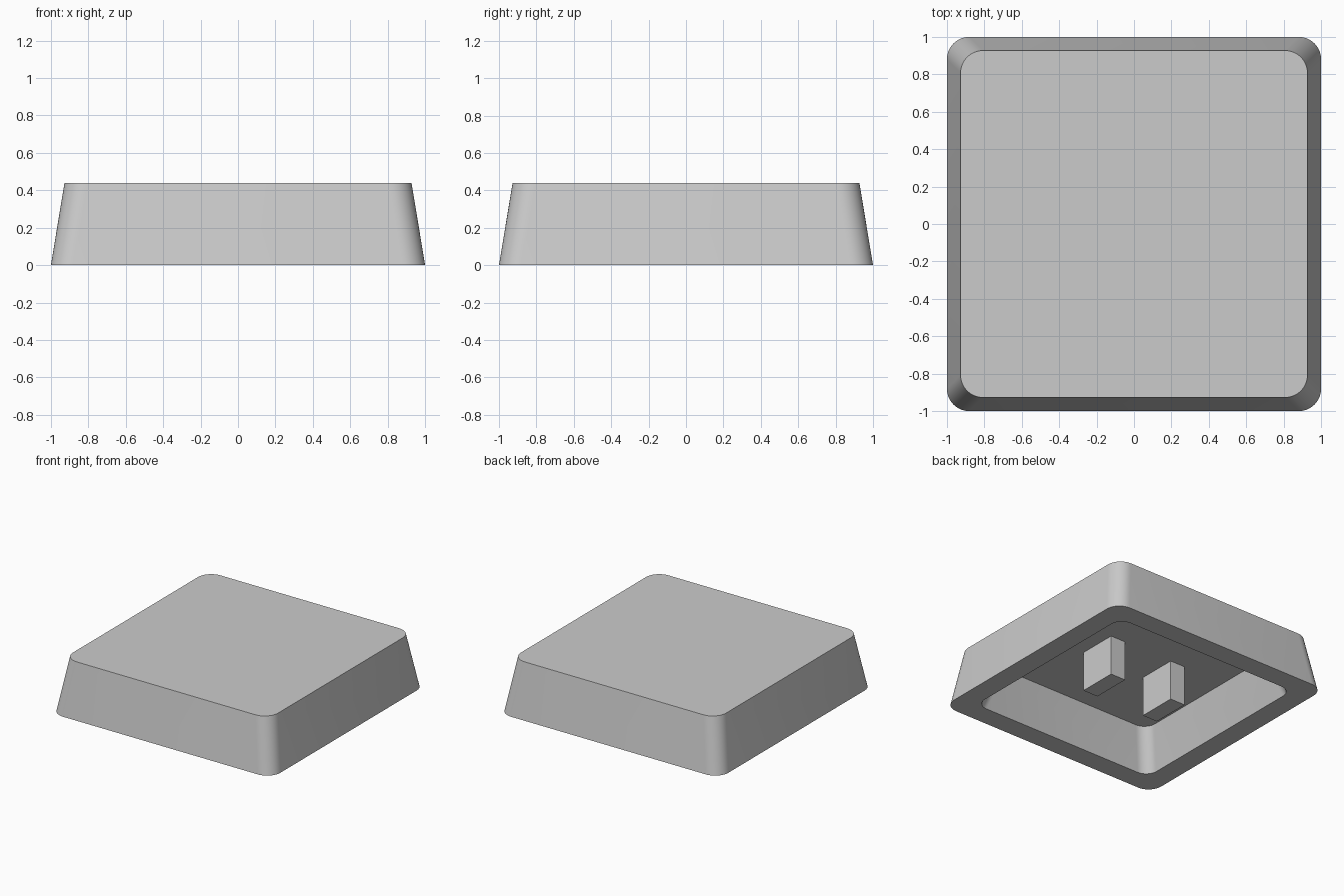
import bpy
import bmesh
import math

cube = bpy.data.objects.get("Cube")
if cube:
    bpy.data.objects.remove(cube, do_unlink=True)

HEIGHT = 0.44
CEILING = 0.325
STEPS = 10  # segments in each rounded corner

grey = bpy.data.materials.new("light grey plastic")
grey.use_nodes = True
color = (0.6, 0.6, 0.6, 1)
grey.diffuse_color = color
grey.node_tree.nodes["Principled BSDF"].inputs["Base Color"].default_value = color


def rounded_square(bm, half, radius, z):
    """Ring of vertices, counter-clockwise from above."""
    ring = []
    for corner in range(4):
        middle = math.radians(45 + 90 * corner)
        reach = (half - radius) * math.sqrt(2)
        cx, cy = reach * math.cos(middle), reach * math.sin(middle)
        for i in range(STEPS + 1):
            t = math.radians(90 * (corner + i / STEPS))
            ring.append(bm.verts.new((cx + radius * math.cos(t), cy + radius * math.sin(t), z)))
    return ring


def finish(bm, name):
    bmesh.ops.recalc_face_normals(bm, faces=bm.faces)
    mesh = bpy.data.meshes.new(name)
    bm.to_mesh(mesh)
    bm.free()
    mesh.materials.append(grey)
    obj = bpy.data.objects.new(name, mesh)
    bpy.context.collection.objects.link(obj)
    return obj


# Hollow tapered shell: top, outer wall, bottom rim, inner wall, ceiling
bm = bmesh.new()
rings = [
    rounded_square(bm, 0.927, 0.12, HEIGHT),
    rounded_square(bm, 1.0, 0.12, 0),
    rounded_square(bm, 0.83, 0.10, 0),
    rounded_square(bm, 0.73, 0.10, CEILING),
]
for a, b in zip(rings, rings[1:]):
    for i in range(len(a)):
        j = (i + 1) % len(a)
        bm.faces.new((a[i], b[i], b[j], a[j]))
bm.faces.new(rings[0])
bm.faces.new(rings[-1])
shell = finish(bm, "keycap_shell")
bpy.ops.object.select_all(action="DESELECT")
shell.select_set(True)
bpy.context.view_layer.objects.active = shell
bpy.ops.object.shade_smooth_by_angle(angle=math.radians(30))

# Two mounting posts hanging from the ceiling down to the rim level
for side, name in ((1, "left_post"), (-1, "right_post")):
    bm = bmesh.new()
    bmesh.ops.create_cube(bm, size=1)
    bmesh.ops.scale(bm, vec=(0.135, 0.32, CEILING), verts=bm.verts)
    bmesh.ops.translate(bm, vec=(side * 0.288, 0, CEILING / 2), verts=bm.verts)
    finish(bm, name)
